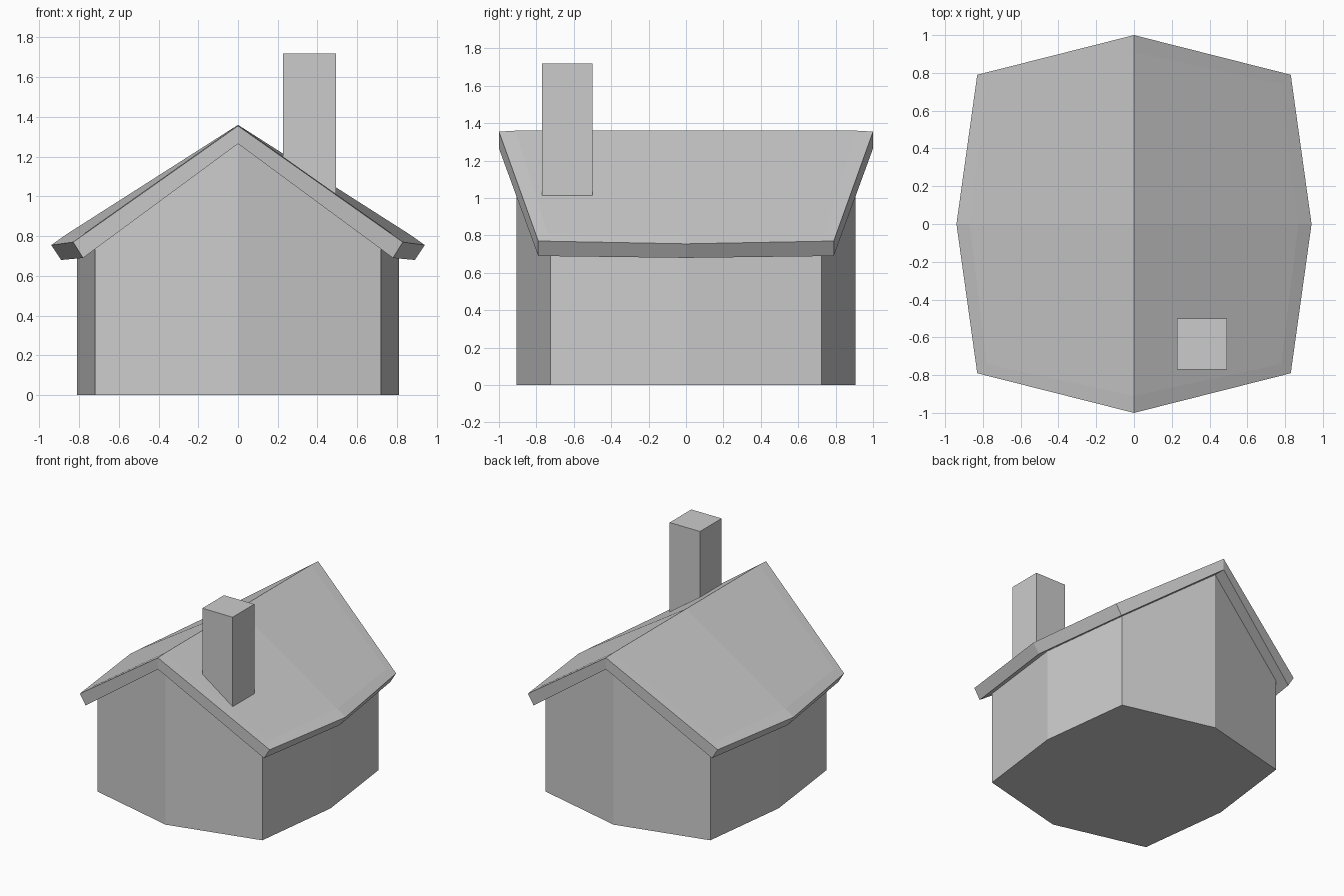
import bpy

cube = bpy.data.objects.get("Cube")
if cube:
    bpy.data.objects.remove(cube, do_unlink=True)

# One plain grey for the whole model
grey = bpy.data.materials.new("plain_grey")
grey.use_nodes = True
color = (0.6, 0.6, 0.6, 1)
grey.diffuse_color = color
grey.node_tree.nodes["Principled BSDF"].inputs["Base Color"].default_value = color


def mirrored_part(name, points, faces):
    """Build the front-left quarter of a part and mirror it in x and y."""
    keys = list(points)
    mesh = bpy.data.meshes.new(name)
    mesh.from_pydata(list(points.values()), [],
                     [[keys.index(k) for k in face.split()] for face in faces])
    mesh.materials.append(grey)
    obj = bpy.data.objects.new(name, mesh)
    bpy.context.collection.objects.link(obj)
    mirror = obj.modifiers.new("mirror", 'MIRROR')
    mirror.use_axis = (True, True, False)
    mirror.use_clip = True
    return obj


# Walls: eight-sided plan whose gabled top is tucked into the roof
plan = {"centre": (0, 0, 1.28), "side": (0.81, 0, 0.755),
        "corner": (0.72, -0.725, 0.76), "front": (0, -0.905, 1.28)}
wall_points = {}
for key, (x, y, z) in plan.items():
    wall_points[key] = (x, y, 0)
    wall_points[key + "_top"] = (x, y, z)
mirrored_part("walls", wall_points, [
    "centre side corner front",
    "front corner corner_top front_top",
    "corner side side_top corner_top",
    "centre_top front_top corner_top side_top",
])

# Roof: thick slab with a pointed overhang and a lightly creased border
roof_points = {
    "ridge": (0, 0, 1.36), "ridge_in": (0, -0.91, 1.36), "ridge_end": (0, -1, 1.355),
    "corner_in": (0.78, -0.74, 0.81), "eave_in": (0.87, 0, 0.805),
    "corner": (0.83, -0.79, 0.77), "eave": (0.94, 0, 0.755),
    "low_ridge": (0, 0, 1.27), "low_end": (0, -1, 1.265),
    "low_corner": (0.78, -0.79, 0.69), "low_eave": (0.89, 0, 0.68),
}
mirrored_part("roof", roof_points, [
    "ridge ridge_in corner_in eave_in",
    "ridge_in ridge_end corner corner_in",
    "eave_in corner_in corner eave",
    "ridge_end low_end low_corner corner",
    "corner low_corner low_eave eave",
    "low_ridge low_eave low_corner low_end",
])

# Chimney: square stack rising from the front of the left roof slope
bpy.ops.mesh.primitive_cube_add(size=1, location=(0.36, -0.635, 1.335))
chimney = bpy.context.object
chimney.name = "chimney"
chimney.scale = (0.265, 0.27, 0.77)
chimney.data.materials.append(grey)
